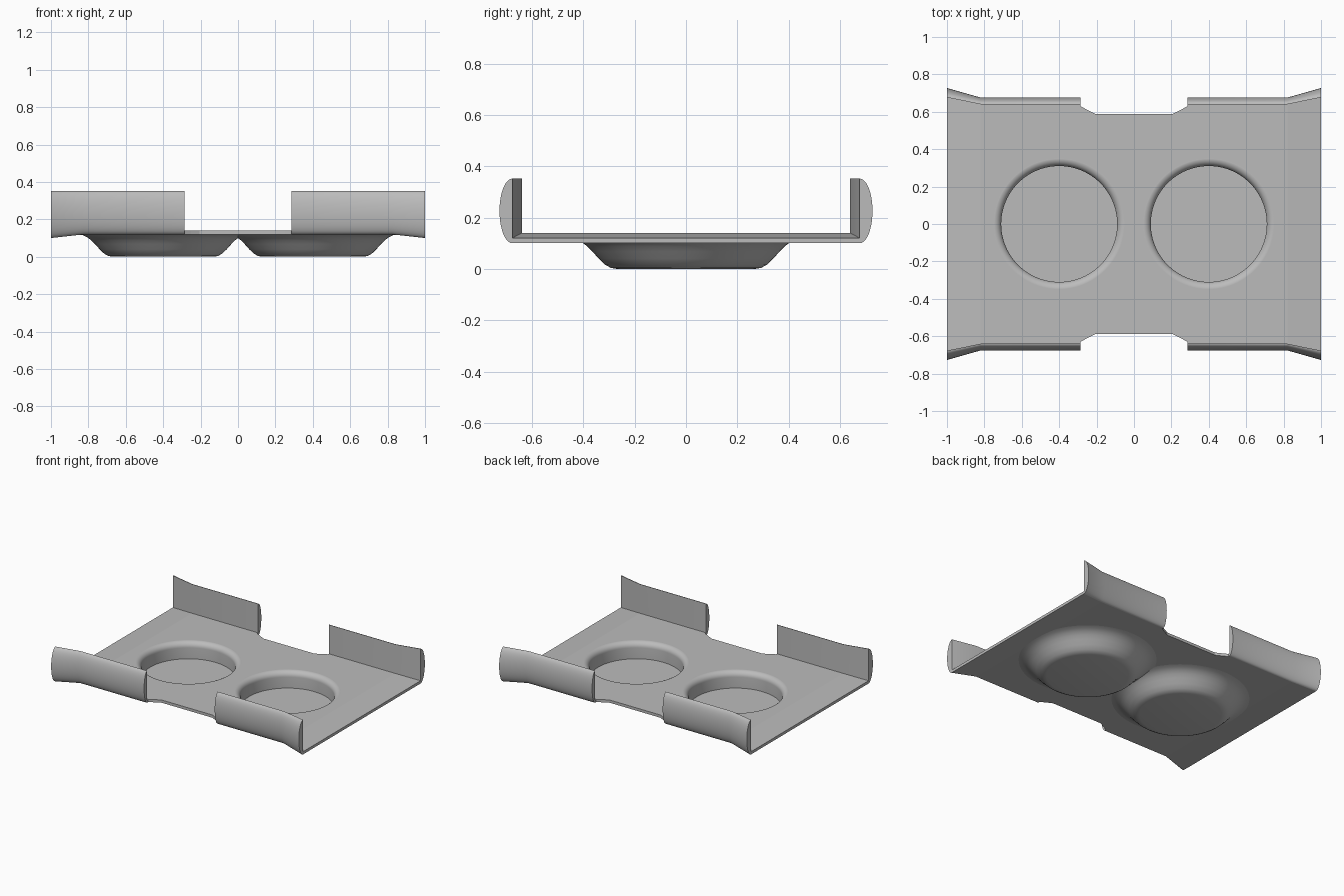
import bpy, bmesh
from math import sin, cos, pi, radians

if "Cube" in bpy.data.objects:
    bpy.data.objects.remove(bpy.data.objects["Cube"])

grey = bpy.data.materials.new("plain_grey")
grey.use_nodes = True
colour = (0.5, 0.5, 0.5, 1)
grey.diffuse_color = colour
grey.node_tree.nodes["Principled BSDF"].inputs["Base Color"].default_value = colour

THICK = 0.02
SIDES = 96
WELL_X, RIM_R = 0.4, 0.35
# Stations along the tray: x, inner wall y, underside z, wall bulge
STATIONS = [(0.285, 0.64, 0.12, 0.036), (0.82, 0.64, 0.12, 0.036), (1.0, 0.677, 0.10, 0.05)]


def finish(bm, name, angle=30):
    bmesh.ops.recalc_face_normals(bm, faces=bm.faces)
    mesh = bpy.data.meshes.new(name)
    bm.to_mesh(mesh)
    bm.free()
    mesh.materials.append(grey)
    obj = bpy.data.objects.new(name, mesh)
    bpy.context.collection.objects.link(obj)
    if angle:
        bpy.ops.object.select_all(action="DESELECT")
        obj.select_set(True)
        bpy.context.view_layer.objects.active = obj
        bpy.ops.object.shade_smooth_by_angle(angle=radians(angle))
    return obj


def slab():
    """Notched plate whose two ends slope down and flare out."""
    bm = bmesh.new()
    (xn, yw, zb, _), (xe, _, _, _), (xt, yt, zt, _) = STATIONS
    edge = [(0.205, 0.587), (0.25, 0.61), (xn, 0.63), (xn, yw), (xe, yw)]
    half = [(-x, y) for x, y in reversed(edge)] + edge
    outline = half + [(x, -y) for x, y in reversed(half)]
    verts = [bm.verts.new((x, y, zb)) for x, y in outline]
    bm.faces.new(verts)
    n = len(half)
    for sx, back, front in ((1, verts[n - 1], verts[n]), (-1, verts[0], verts[-1])):
        tip = [bm.verts.new((sx * xt, y, zt)) for y in (-yt, yt)]
        bm.faces.new([back, front] + tip)
    bmesh.ops.recalc_face_normals(bm, faces=bm.faces)
    top = bmesh.ops.extrude_face_region(bm, geom=bm.faces[:], use_keep_orig=True)["geom"]
    bmesh.ops.translate(bm, vec=(0, 0, THICK),
                        verts=[v for v in top if isinstance(v, bmesh.types.BMVert)])
    return finish(bm, "tray_plate", 0)


def wall(name, sx, sy):
    """Flat inside, half-ellipse outside, lofted through the stations."""
    bm = bmesh.new()
    rings, steps, top = [], 20, 0.352
    for x, y, zb, bulge in STATIONS:
        mid, h = (top + zb) / 2, (top - zb) / 2
        arc = [pi * i / steps for i in range(steps + 1)]
        rings.append([bm.verts.new((sx * x, sy * (y + bulge * sin(a)), mid - h * cos(a)))
                      for a in arc])
    for a, b in zip(rings, rings[1:]):
        for i in range(len(a)):
            j = (i + 1) % len(a)
            bm.faces.new((a[i], a[j], b[j], b[i]))
    bm.faces.new(rings[0])
    bm.faces.new(rings[-1])
    return finish(bm, name)


def well(name, x):
    """Turned bowl with a flared underside and a rounded rim."""
    bm = bmesh.new()
    outer = [(0, 0), (0.27, 0), (0.293, 0.004), (0.315, 0.016), (0.34, 0.04),
             (0.365, 0.068), (0.385, 0.088), (0.405, 0.103), (0.43, 0.115), (0.46, 0.121)]
    fillet = [(RIM_R - 0.04 * sin(a), 0.10 + 0.04 * cos(a))
              for a in (pi / 2 * i / 8 for i in range(9))]
    profile = outer + fillet + [(0.31, 0.02), (0, 0.02)]
    verts = [bm.verts.new((r, 0, z)) for r, z in profile]
    edges = [bm.edges.new(p) for p in zip(verts, verts[1:])]
    bmesh.ops.spin(bm, geom=verts + edges, cent=(0, 0, 0), axis=(0, 0, 1),
                   angle=2 * pi, steps=SIDES)
    bmesh.ops.remove_doubles(bm, verts=bm.verts, dist=0.0002)
    bmesh.ops.translate(bm, verts=bm.verts, vec=(x, 0, 0))
    return finish(bm, name, 35)


def cut_hole(target, x):
    bm = bmesh.new()
    bmesh.ops.create_cone(bm, cap_ends=True, segments=SIDES, radius1=RIM_R,
                          radius2=RIM_R, depth=0.4)
    bmesh.ops.translate(bm, verts=bm.verts, vec=(x, 0, 0.13))
    cutter = finish(bm, "hole_cutter", 0)
    cutter.hide_render = True
    mod = target.modifiers.new("hole", "BOOLEAN")
    mod.operation = "DIFFERENCE"
    mod.solver = "EXACT"
    mod.object = cutter
    bpy.ops.object.select_all(action="DESELECT")
    target.select_set(True)
    bpy.context.view_layer.objects.active = target
    bpy.ops.object.modifier_apply(modifier=mod.name)
    bpy.data.objects.remove(cutter)


# Tray plate with its two openings
plate = slab()
for side in (-1, 1):
    cut_hole(plate, side * WELL_X)

# Wells and corner walls
for side, label in ((-1, "right"), (1, "left")):
    well(label + "_well", side * WELL_X)
    wall("front_" + label + "_wall", side, -1)
    wall("back_" + label + "_wall", side, 1)
